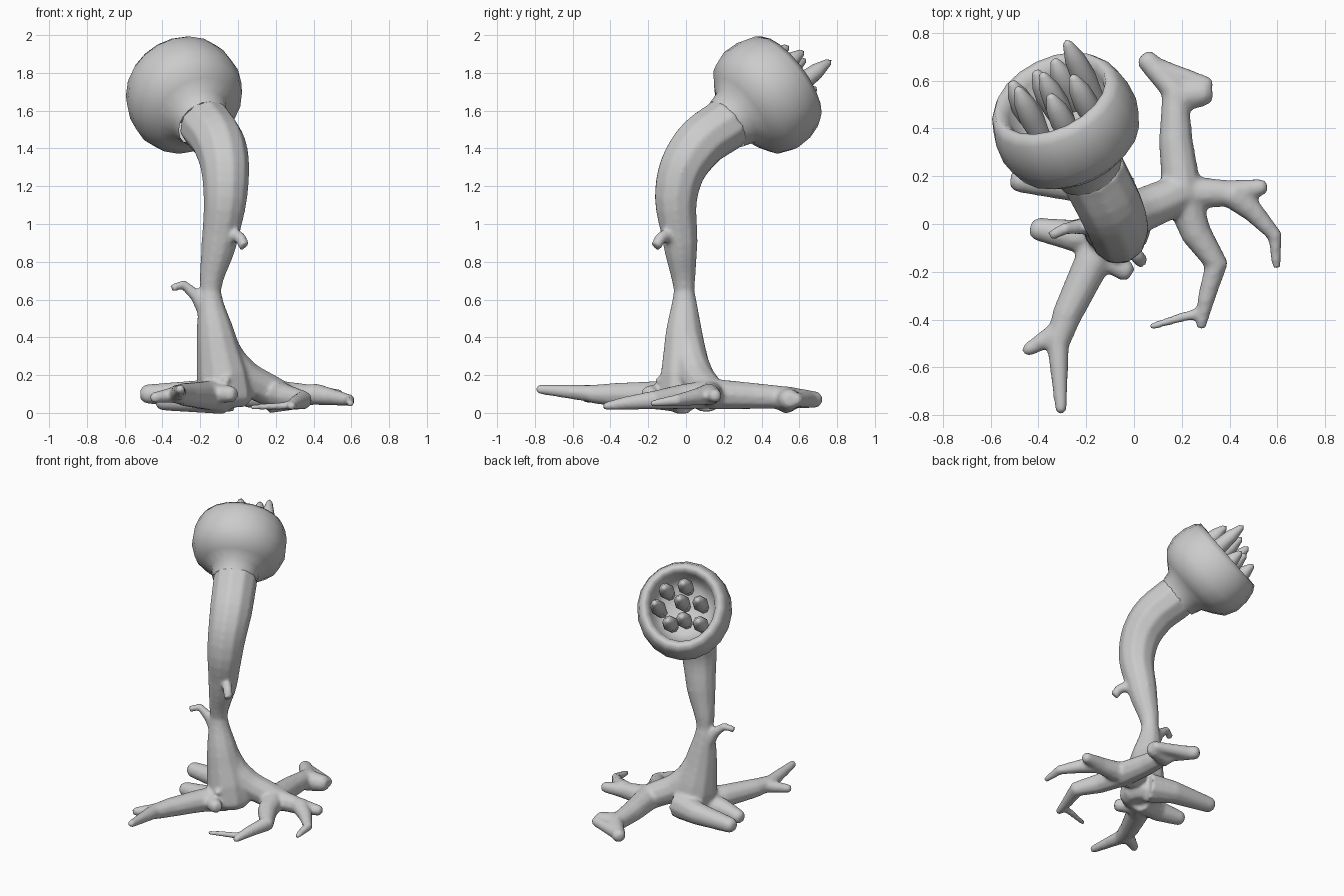
import bpy, bmesh
from math import tau
from mathutils import Matrix, Vector

if "Cube" in bpy.data.objects:
    bpy.data.objects.remove(bpy.data.objects["Cube"], do_unlink=True)

GREY = (0.6, 0.6, 0.6, 1)
mat = bpy.data.materials.new("plain grey")
mat.use_nodes = True
mat.diffuse_color = GREY
mat.node_tree.nodes["Principled BSDF"].inputs["Base Color"].default_value = GREY


def add_object(name, bm):
    """Turn a bmesh into a smooth grey object."""
    bmesh.ops.remove_doubles(bm, verts=bm.verts, dist=0.0005)
    bmesh.ops.recalc_face_normals(bm, faces=bm.faces)
    mesh = bpy.data.meshes.new(name)
    bm.to_mesh(mesh)
    bm.free()
    mesh.materials.append(mat)
    mesh.shade_smooth()
    ob = bpy.data.objects.new(name, mesh)
    bpy.context.collection.objects.link(ob)
    return ob


def add_limb(curve, points, radii, handle="AUTO"):
    """Add one round limb to a bevelled curve."""
    spline = curve.splines.new("BEZIER")
    spline.bezier_points.add(len(points) - 1)
    for knot, point, radius in zip(spline.bezier_points, points, radii):
        knot.co = point
        knot.radius = radius
        knot.handle_left_type = knot.handle_right_type = handle


def add_taper(curve, start, end, thick, thin, bends=()):
    """Add an angular limb, evenly changing in height and thickness, with a rounded tip."""
    start, end = Vector(start), Vector(end)
    count = len(bends) + 1
    points, radii = [start], [thick]
    for i, (x, y) in enumerate(bends, 1):
        points.append(Vector((x, y, start.lerp(end, i / count).z)))
        radii.append(thick + (thin - thick) * i / count)
    tip = end + (end - points[-1]).normalized() * thin * .5
    add_limb(curve, points + [end, tip], radii + [thin, thin * .6], "VECTOR")


def curve_to_bmesh(curve):
    holder = bpy.data.objects.new("limb_curve", curve)
    bpy.context.collection.objects.link(holder)
    bpy.context.view_layer.update()
    depsgraph = bpy.context.evaluated_depsgraph_get()
    mesh = bpy.data.meshes.new_from_object(holder.evaluated_get(depsgraph))
    bpy.data.objects.remove(holder, do_unlink=True)
    bm = bmesh.new()
    bm.from_mesh(mesh)
    return bm


def lathe(name, profile, steps, matrix, sag=1.0):
    """Spin (height, radius) points round the local z axis."""
    bm = bmesh.new()
    verts = [bm.verts.new((radius, 0, height)) for height, radius in profile]
    edges = [bm.edges.new(pair) for pair in zip(verts, verts[1:])]
    bmesh.ops.spin(bm, geom=verts + edges, axis=(0, 0, 1), cent=(0, 0, 0),
                   angle=tau, steps=steps)
    for vert in bm.verts:
        if vert.co.y < 0:
            vert.co.y *= sag
    add_object(name, bm).matrix_world = matrix


limbs = bpy.data.curves.new("limbs", "CURVE")
limbs.dimensions = "3D"
limbs.bevel_depth = 1
limbs.bevel_resolution = 3
limbs.resolution_u = 5
limbs.use_fill_caps = True

# Trunk, pinched above its foot and bent back at the top
add_limb(limbs,
         [(-.06, 0, .03), (-.06, 0, .07), (-.08, 0, .2), (-.115, -.01, .4),
          (-.145, -.01, .65), (-.1, -.03, .9), (-.065, -.045, 1.2), (-.09, .05, 1.4),
          (-.18, .23, 1.54)],
         [.09, .14, .14, .105, .056, .095, .122, .14, .145])

# Hooked twigs
add_limb(limbs, [(-.15, 0, .5), (-.22, -.01, .62), (-.29, -.02, .68), (-.35, -.05, .66)],
         [.05, .035, .026, .022], "VECTOR")
add_limb(limbs, [(-.07, -.05, .9), (0, -.12, .935), (.035, -.16, .88)], [.04, .032, .03])

# Buttress from the trunk down to the hub of the left roots
hub = (.2, .13, .1)
add_limb(limbs, [(-.11, 0, .42), (-.01, .04, .23), hub], [.08, .095, .085])

# Back root and its webbed fork
add_taper(limbs, hub, (.05, .69, .07), thick=.085, thin=.045, bends=[(.175, .35), (.17, .56)])
add_taper(limbs, (.16, .53, .07), (.3, .55, .07), thick=.075, thin=.055)
add_taper(limbs, (.1, .65, .07), (.31, .58, .07), thick=.045, thin=.035)

# Left root and its fork
add_taper(limbs, hub, (.54, .155, .09), thick=.075, thin=.035, bends=[(.4, .13)])
add_taper(limbs, (.4, .13, .1), (.595, -.18, .05), thick=.06, thin=.018,
          bends=[(.5, .05), (.59, -.05)])

# Front left root and its fork
add_taper(limbs, hub, (.28, -.43, .035), thick=.08, thin=.022,
          bends=[(.26, -.04), (.345, -.17), (.3, -.32)])
add_taper(limbs, (.29, -.37, .04), (.07, -.43, .03), thick=.025, thin=.016, bends=[(.2, -.39)])

# Front root, its fork, stub and thorn
add_taper(limbs, (-.07, -.02, .09), (-.32, -.5, .1), thick=.09, thin=.05,
          bends=[(-.18, -.17), (-.28, -.38)])
add_taper(limbs, (-.32, -.47, .1), (-.305, -.78, .125), thick=.05, thin=.025)
add_taper(limbs, (-.3, -.44, .1), (-.45, -.53, .08), thick=.05, thin=.028)
add_taper(limbs, (-.16, -.12, .1), (-.03, -.2, .1), thick=.055, thin=.045)
add_taper(limbs, (-.08, -.09, .12), (-.06, -.15, .18), thick=.04, thin=.02)

# Two blunt right roots
add_taper(limbs, (-.03, .1, .1), (-.49, .185, .1), thick=.1, thin=.052, bends=[(-.2, .16)])
add_taper(limbs, (-.08, -.02, .08), (-.41, -.02, .06), thick=.09, thin=.048,
          bends=[(-.25, -.05)])

# Fuse the limbs into one smooth skin
body = add_object("trunk_and_roots", curve_to_bmesh(limbs))
fuse = body.modifiers.new("fuse", "REMESH")
fuse.mode = "VOXEL"
fuse.voxel_size = 0.012
fuse.use_smooth_shade = True
soften = body.modifiers.new("soften", "SMOOTH")
soften.factor = 0.5
soften.iterations = 6

# Hollow head, tilted along its own axis
axis = Vector((-.36, .74, .56)).normalized()
side = Vector((0, 0, 1)).cross(axis).normalized()
frame = Matrix((side, axis.cross(side), axis)).transposed().to_4x4()
frame.translation = (-.2, .25, 1.56)
cup = [(-.05, .14), (.02, .16), (.06, .22), (.11, .28), (.19, .308), (.28, .305),
       (.35, .285), (.385, .26), (.38, .235), (.34, .215), (.26, .2), (.21, .15), (.19, 0)]
lathe("head_cup", cup, steps=20, matrix=frame, sag=1.08)

# Pointed buds inside the head: side, up, length
buds = [(.01, .13, .31), (-.11, .09, .32), (-.15, -.03, .41), (0, .02, .35),
        (.12, .02, .34), (.02, -.09, .3), (.13, -.11, .29), (-.07, -.12, .29)]
for number, (x, y, length) in enumerate(buds, 1):
    bud = [(0, .035), (length * .5, .052), (length * .75, .043),
           (length * .95, .02), (length, 0)]
    lathe(f"bud_{number}", bud, steps=8, matrix=frame @ Matrix.Translation((x, y, .18)))
